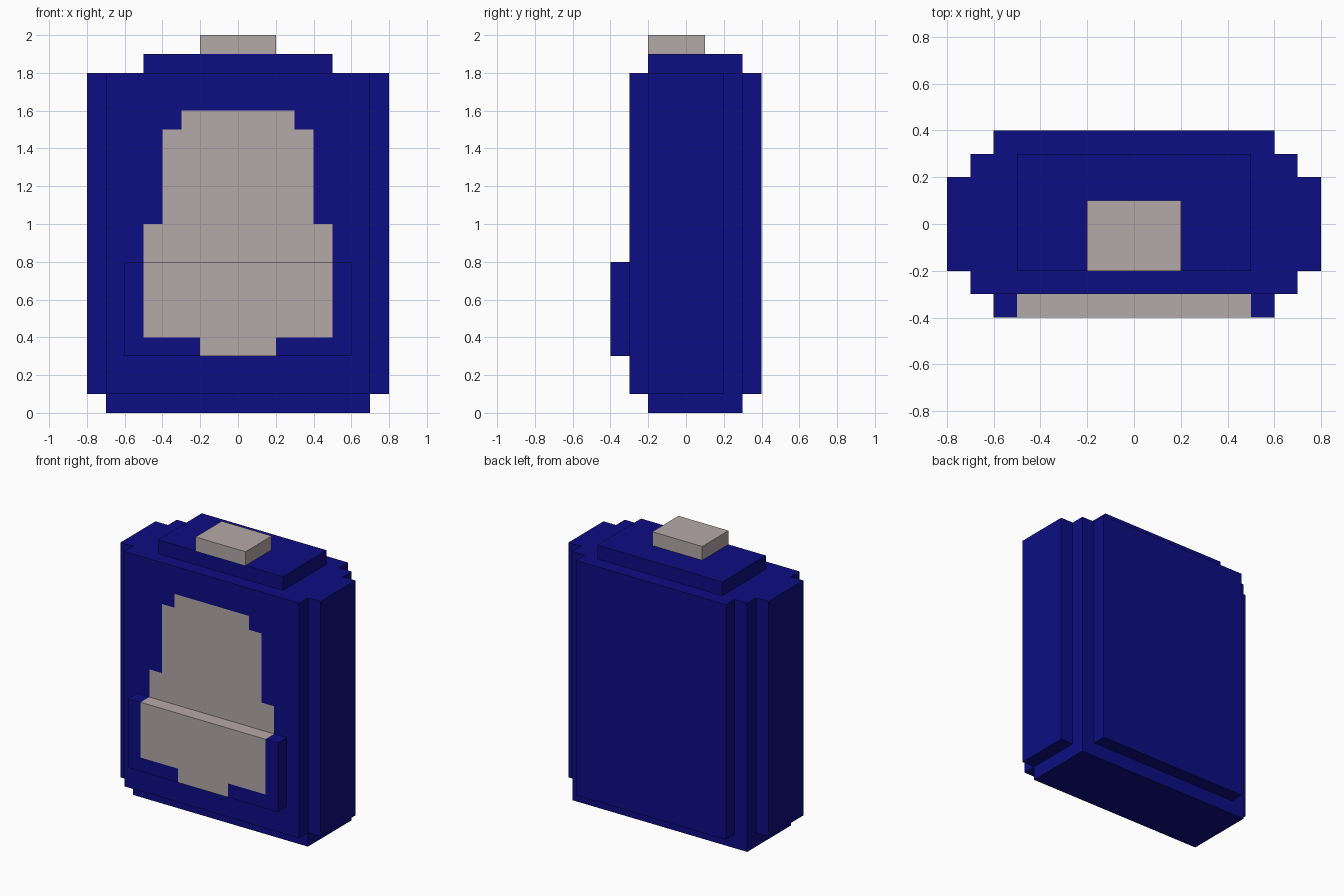
import bpy
import bmesh
from mathutils import Matrix, Vector

cube = bpy.data.objects.get("Cube")
if cube:
    bpy.data.objects.remove(cube, do_unlink=True)


def make_material(name, colour):
    mat = bpy.data.materials.new(name)
    mat.use_nodes = True
    mat.diffuse_color = (*colour, 1)
    bsdf = next(n for n in mat.node_tree.nodes if n.type == "BSDF_PRINCIPLED")
    bsdf.inputs["Base Color"].default_value = (*colour, 1)
    return mat


navy = make_material("navy", (0.004, 0.004, 0.23))
beige = make_material("warm_grey", (0.456, 0.397, 0.392))

# Emblem tiers: bottom, top, half width
EMBLEM = [(0.3, 0.4, 0.2), (0.4, 1.0, 0.5), (1.0, 1.5, 0.4), (1.5, 1.6, 0.3)]


def in_emblem(point):
    return any(low < point.z < high and abs(point.x) < half
               for low, high, half in EMBLEM)


def cut(bm, position, normal):
    geom = bm.verts[:] + bm.edges[:] + bm.faces[:]
    bmesh.ops.bisect_plane(bm, geom=geom, dist=1e-5,
                           plane_co=position, plane_no=normal)


def box(name, half_width, y_range, z_range, material=navy, emblem=False):
    (y0, y1), (z0, z1) = y_range, z_range
    bm = bmesh.new()
    place = Matrix.Translation((0, (y0 + y1) / 2, (z0 + z1) / 2))
    size = Matrix.Diagonal((2 * half_width, y1 - y0, z1 - z0, 1))
    bmesh.ops.create_cube(bm, size=1, matrix=place @ size)
    if emblem:
        # Cut along the emblem outline, then colour front and top faces inside it
        for low, high, half in EMBLEM:
            for z in (low, high):
                cut(bm, (0, 0, z), (0, 0, 1))
            for side in (-1, 1):
                cut(bm, (side * half, 0, 0), (1, 0, 0))
        bm.normal_update()
        for face in bm.faces:
            outward = face.normal.y < -0.5 or face.normal.z > 0.5
            if outward and in_emblem(face.calc_center_median()):
                face.material_index = 1
    mesh = bpy.data.meshes.new(name)
    bm.to_mesh(mesh)
    bm.free()
    mesh.materials.append(material)
    if emblem:
        mesh.materials.append(beige)
    obj = bpy.data.objects.new(name, mesh)
    bpy.context.collection.objects.link(obj)
    return obj


# Stepped body, layered from front to back
BODY = (0.1, 1.8)
box("front_panel", 0.7, (-0.3, -0.2), BODY, emblem=True)
box("body_core", 0.8, (-0.2, 0.2), BODY)
box("back_layer", 0.7, (0.2, 0.3), BODY)
box("back_panel", 0.6, (0.3, 0.4), BODY)

# Base, pocket, lid and handle
box("base", 0.7, (-0.2, 0.3), (0, 0.1))
box("front_pocket", 0.6, (-0.4, -0.3), (0.3, 0.8), emblem=True)
box("lid", 0.5, (-0.2, 0.3), (1.8, 1.9))
box("top_handle", 0.2, (-0.2, 0.1), (1.9, 2.0), beige)
